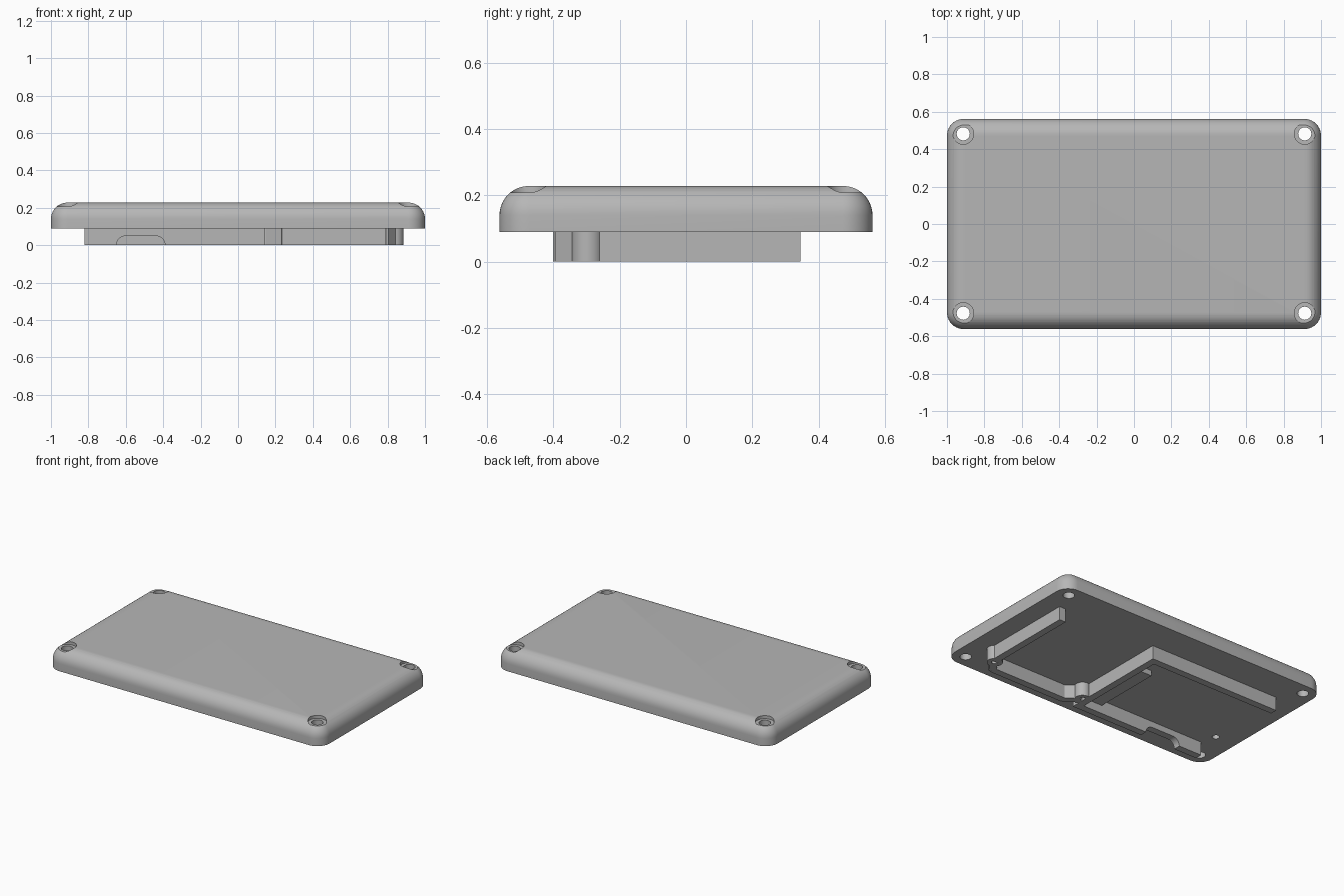
import bpy
import bmesh
import math
from mathutils import Vector

cube = bpy.data.objects.get("Cube")
if cube:
    bpy.data.objects.remove(cube)

gray = bpy.data.materials.new("light_gray")
gray.use_nodes = True
GRAY = (0.47, 0.47, 0.47, 1)
gray.diffuse_color = GRAY
gray.node_tree.nodes["Principled BSDF"].inputs["Base Color"].default_value = GRAY

BASE = 0.09      # underside of the plate
TOP = 0.228
T = 0.047        # wall thickness


def prism(name, outline, z0, z1):
    """Extrude a flat outline of (x, y) points from z0 to z1."""
    bm = bmesh.new()
    face = bm.faces.new([bm.verts.new((x, y, z0)) for x, y in outline])
    out = bmesh.ops.extrude_face_region(bm, geom=[face])
    verts = [v for v in out["geom"] if isinstance(v, bmesh.types.BMVert)]
    bmesh.ops.translate(bm, verts=verts, vec=(0, 0, z1 - z0))
    bmesh.ops.recalc_face_normals(bm, faces=bm.faces)
    mesh = bpy.data.meshes.new(name)
    bm.to_mesh(mesh)
    bm.free()
    mesh.materials.append(gray)
    ob = bpy.data.objects.new(name, mesh)
    bpy.context.collection.objects.link(ob)
    return ob


def box(name, x0, x1, y0, y1, z0=0, z1=BASE):
    return prism(name, [(x0, y0), (x1, y0), (x1, y1), (x0, y1)], z0, z1)


def arc(cx, cy, r, a0, a1, n):
    return [(cx + r * math.cos(math.radians(a0 + (a1 - a0) * i / n)),
             cy + r * math.sin(math.radians(a0 + (a1 - a0) * i / n)))
            for i in range(n + 1)]


def disc(name, x, y, r, z0, z1, n=32):
    return prism(name, arc(x, y, r, 0, 360, n)[:-1], z0, z1)


def strut(name, a, b):
    """Straight wall between two points of its centre line."""
    a, b = Vector(a), Vector(b)
    d = (b - a).normalized() * T / 2
    n = Vector((-d.y, d.x))
    return prism(name, [a - n, b - n, b + n, a + n], 0, BASE)


def apply(ob):
    bpy.context.view_layer.objects.active = ob
    for m in list(ob.modifiers):
        bpy.ops.object.modifier_apply(modifier=m.name)


def cut(ob, cutter):
    cutter.hide_render = True
    m = ob.modifiers.new("cut", "BOOLEAN")
    m.operation = "DIFFERENCE"
    m.solver = "EXACT"
    m.object = cutter
    apply(ob)
    bpy.data.objects.remove(cutter)


def smooth(ob):
    bpy.ops.object.select_all(action="DESELECT")
    ob.select_set(True)
    bpy.context.view_layer.objects.active = ob
    bpy.ops.object.shade_smooth_by_angle(angle=math.radians(30))


# Cover plate: rounded corners and a full round along the top edge
R = 0.09
outline = []
for i, (sx, sy) in enumerate([(1, 1), (-1, 1), (-1, -1), (1, -1)]):
    outline += arc(sx * (1 - R), sy * (0.562 - R), R, 90 * i, 90 * i + 90, 10)
plate = prism("cover_plate", outline, BASE, TOP)
bevel = plate.modifiers.new("round", "BEVEL")
bevel.limit_method = "WEIGHT"
bevel.width = R - 0.002
bevel.segments = 10
weights = plate.data.attributes.new("bevel_weight_edge", "FLOAT", "EDGE")
for e in plate.data.edges:
    if all(plate.data.vertices[v].co.z > TOP - 0.001 for v in e.vertices):
        weights.data[e.index].value = 1
apply(plate)

# Screw holes with shallow counterbores, and one blind pilot hole
for x in (-0.913, 0.913):
    for y in (-0.477, 0.482):
        cut(plate, disc("hole_cutter", x, y, 0.035, 0, 0.4))
        cut(plate, disc("bore_cutter", x, y, 0.056, 0.208, 0.4))
cut(plate, disc("pilot_cutter", -0.848, -0.25, 0.022, 0, 0.15))
smooth(plate)

# Walls under the plate
box("side_wall", 0.87 - T, 0.87, -0.29, 0.345)
box("middle_wall", 0.142 - T, 0.142, -0.40, 0.345)
box("back_wall", -0.82, 0.142 - T, 0.345 - T, 0.345)
box("front_wall_left", 0.235, 0.79, -0.40, -0.40 + T)
strut("middle_diagonal_wall", (0.15, -0.315), (0.245, -0.38))
strut("corner_diagonal_wall", (0.785, -0.38), (0.838, -0.31))

# Long front wall with a rounded cable opening
front = box("front_wall_right", -0.82, 0.142 - T, -0.40, -0.40 + T)
arch = [(-0.39, -0.02)] + arc(-0.44, 0, 0.05, 0, 90, 8) \
    + arc(-0.60, 0, 0.05, 90, 180, 8) + [(-0.65, -0.02)]
cutter = prism("opening_cutter", arch, 0.3, 0.5)
for v in cutter.data.vertices:
    x, y, z = v.co
    v.co = (x, -z, y)
cutter.data.flip_normals()
bm = bmesh.new()
bm.from_mesh(cutter.data)
bmesh.ops.recalc_face_normals(bm, faces=bm.faces)
bm.to_mesh(cutter.data)
bm.free()
cut(front, cutter)
smooth(front)

# Screw bosses at the ends of the diagonals
for name, x in (("corner_boss", 0.838), ("middle_boss", 0.153)):
    boss = disc(name, x, -0.296, 0.048, 0, BASE)
    cut(boss, disc("boss_cutter", x, -0.296, 0.02, -0.1, 0.07, 24))
    smooth(boss)

# Low raised pad beside the middle wall
box("low_pad", -0.045, 0.142 - T, -0.40 + T, 0.11, 0.055, BASE)
